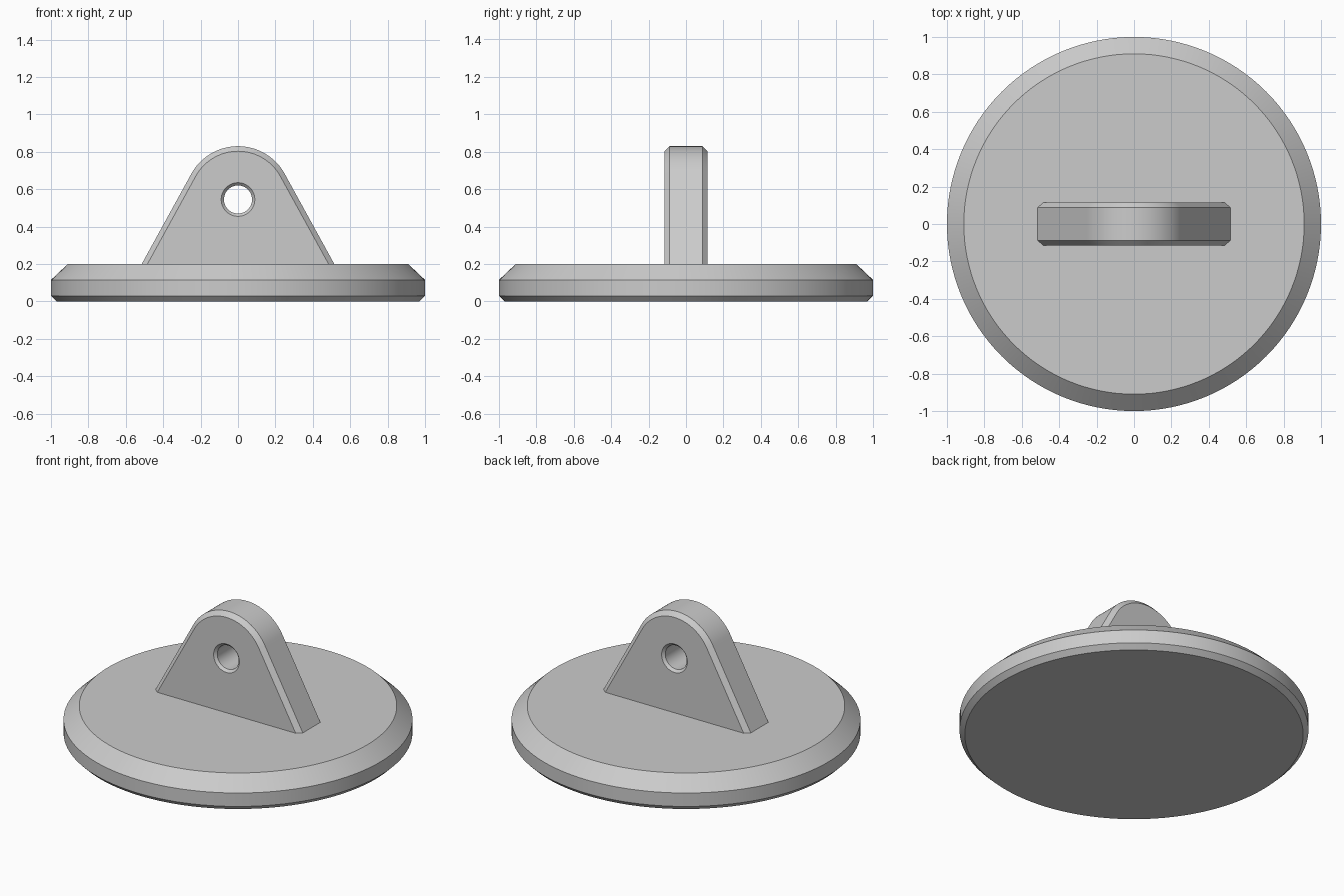
import bpy
import bmesh
import math
from mathutils import Vector

cube = bpy.data.objects.get("Cube")
if cube:
    bpy.data.objects.remove(cube)

grey = bpy.data.materials.new("plain grey")
grey.use_nodes = True
colour = (0.6, 0.6, 0.6, 1)
grey.diffuse_color = colour
grey.node_tree.nodes["Principled BSDF"].inputs["Base Color"].default_value = colour


def skin(name, rings, closed=False):
    """Join equal-length point rings with quads; cap the ends or close the stack."""
    bm = bmesh.new()
    loops = [[bm.verts.new(p) for p in ring] for ring in rings]
    pairs = list(zip(loops, loops[1:]))
    if closed:
        pairs.append((loops[-1], loops[0]))
    else:
        bm.faces.new(loops[0])
        bm.faces.new(loops[-1])
    for a, b in pairs:
        for i in range(len(a)):
            j = (i + 1) % len(a)
            bm.faces.new((a[i], a[j], b[j], b[i]))
    bmesh.ops.recalc_face_normals(bm, faces=bm.faces)
    mesh = bpy.data.meshes.new(name)
    bm.to_mesh(mesh)
    bm.free()
    mesh.materials.append(grey)
    obj = bpy.data.objects.new(name, mesh)
    bpy.context.collection.objects.link(obj)
    bpy.ops.object.select_all(action="DESELECT")
    obj.select_set(True)
    bpy.context.view_layer.objects.active = obj
    bpy.ops.object.shade_smooth_by_angle(angle=math.radians(20))
    return obj


# Round base plate with a small lower and a large upper chamfer
SEGMENTS = 128
turns = [math.tau * i / SEGMENTS for i in range(SEGMENTS)]
profile = [(0.97, 0), (1, 0.03), (1, 0.115), (0.91, 0.2)]
skin("base_plate", [[(r * math.cos(a), r * math.sin(a), z) for a in turns]
                    for r, z in profile])

# Upright lug: rounded top, sloping sides tangent to it, cross hole
CENTRE_Z, TOP_R, FOOT_X, FOOT_Z = 0.545, 0.285, 0.515, 0.2
SINK = 0.01
drop = CENTRE_Z - FOOT_Z
tangent = math.acos(TOP_R / math.hypot(FOOT_X, drop)) - math.atan2(drop, FOOT_X)


def lug_outline(inset):
    """Outline around the hole centre, as x and z offsets."""
    r = TOP_R - inset
    depth = drop + SINK
    foot = (r + depth * math.sin(tangent)) / math.cos(tangent)
    points = []
    for i in range(48):
        a = tangent + (math.pi - 2 * tangent) * i / 48
        points.append(Vector((r * math.cos(a), r * math.sin(a))))
    shoulder = Vector((r * math.cos(tangent), r * math.sin(tangent)))
    left_shoulder = Vector((-shoulder.x, shoulder.y))
    corners = [left_shoulder, Vector((-foot, -depth)), Vector((foot, -depth)), shoulder]
    for (start, end), steps in zip(zip(corners, corners[1:]), (16, 24, 16)):
        points += [start.lerp(end, i / steps) for i in range(steps)]
    return points


def at_depth(points, y):
    return [(p.x, y, p.y + CENTRE_Z) for p in points]


CHAMFER, HALF = 0.027, 0.115
outer, inner = lug_outline(0), lug_outline(CHAMFER)
hole_rim = [p.normalized() * 0.09 for p in outer]
hole_wall = [p.normalized() * 0.075 for p in outer]
half = [(outer, HALF - CHAMFER), (inner, HALF), (hole_rim, HALF), (hole_wall, HALF - 0.015)]
rings = [at_depth(p, y) for p, y in half]
rings += [at_depth(p, -y) for p, y in reversed(half)]
skin("lug", rings, closed=True)
